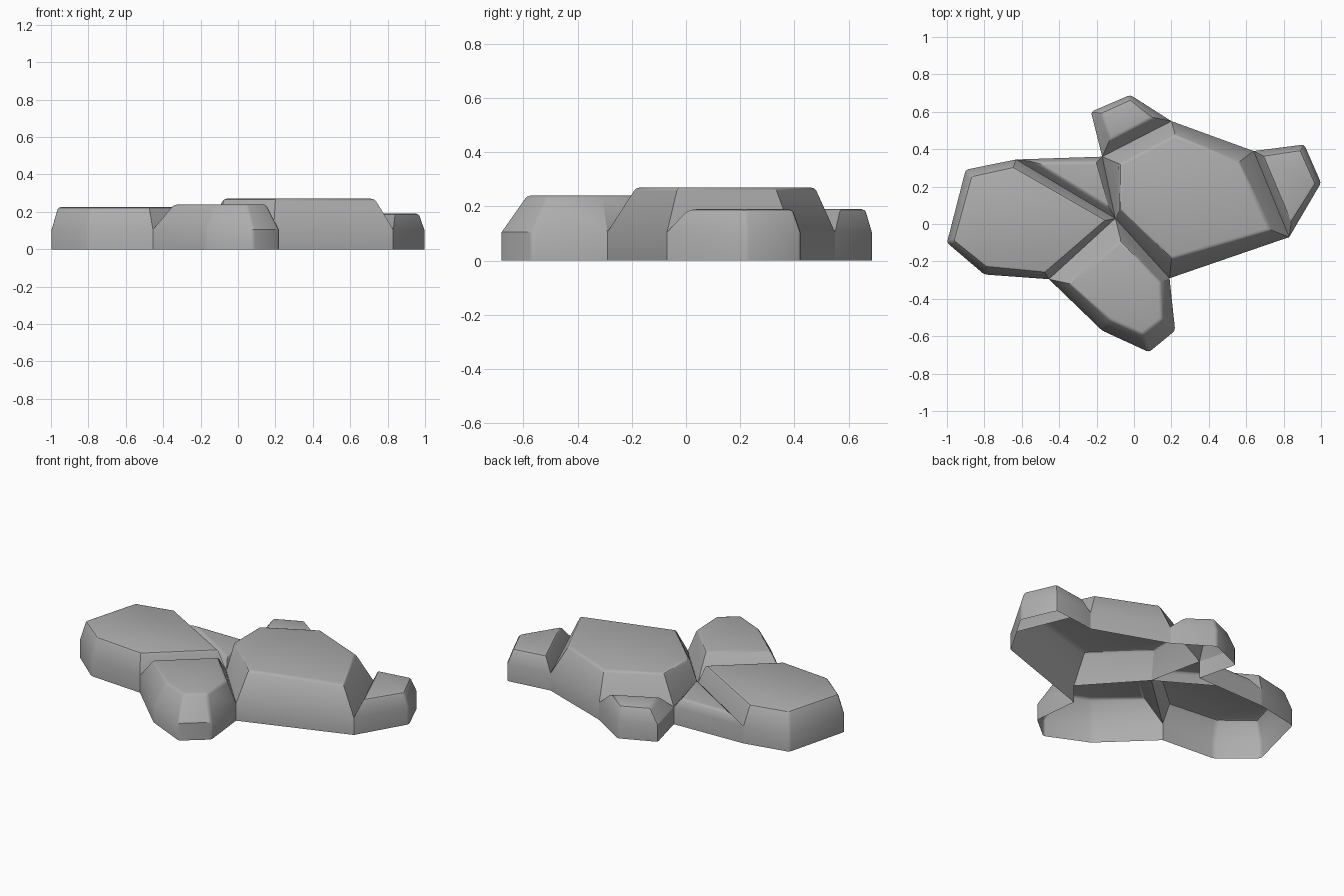
import bpy
import bmesh
from math import radians

cube = bpy.data.objects.get("Cube")
if cube:
    bpy.data.objects.remove(cube)

stone_grey = bpy.data.materials.new("stone grey")
stone_grey.use_nodes = True
GREY = (0.42, 0.42, 0.42, 1)
stone_grey.diffuse_color = GREY
stone_grey.node_tree.nodes["Principled BSDF"].inputs["Base Color"].default_value = GREY

RIM = 0.105     # height where the upright wall turns into the sloping shoulder

# Corners where neighbouring stones meet
hub = (-0.10, 0.03)
back_notch = (-0.17, 0.36)
back_right = (-0.63, 0.345)
front_right = (-0.455, -0.295)
front_left = (0.19, -0.29)
back_mid = (0.20, 0.55)
back_left = (0.64, 0.39)
side_left = (0.83, -0.07)

# name: (top height, ground outline, top outline)
stones = {
    "large_stone": (0.27,
        [back_mid, back_left, side_left, front_left, hub, back_notch],
        [(0.22, 0.475), (0.56, 0.33), (0.73, -0.03), (0.20, -0.185), (-0.075, 0.08), (-0.075, 0.32)]),
    "right_stone": (0.225,
        [(-1, -0.1), (-0.9, 0.29), back_right, hub, front_right, (-0.8, -0.27)],
        [(-0.965, -0.09), (-0.87, 0.255), (-0.645, 0.305), (-0.15, 0.02), (-0.475, -0.26), (-0.79, -0.23)]),
    "wedge_stone": (0.155,
        [back_right, back_notch, hub],
        [(-0.53, 0.33), (-0.2, 0.33), (-0.13, 0.085)]),
    "front_stone": (0.24,
        [front_right, hub, front_left, (0.22, -0.57), (0.08, -0.685), (-0.17, -0.57)],
        [(-0.34, -0.32), (-0.07, -0.09), (0.14, -0.31), (0.15, -0.51), (0.045, -0.59), (-0.125, -0.515)]),
    "back_stone": (0.19,
        [back_notch, (-0.23, 0.6), (-0.02, 0.69), back_mid],
        [(-0.13, 0.45), (-0.175, 0.595), (-0.02, 0.665), (0.105, 0.57)]),
    "left_stone": (0.19,
        [back_left, (0.91, 0.425), (1, 0.22), side_left],
        [(0.69, 0.365), (0.89, 0.395), (0.97, 0.215), (0.84, 0.01)]),
}


def edges_of(outline):
    return [frozenset(pair) for pair in zip(outline, outline[1:] + outline[:1])]


all_edges = [e for _, base, _ in stones.values() for e in edges_of(base)]


def build_stone(name, height, base, top):
    bm = bmesh.new()
    ground, rim, crown = (
        [bm.verts.new((x, y, z)) for x, y in ring]
        for ring, z in ((base, 0), (base, RIM), (top, height)))
    lid = bm.faces.new(crown)
    shared = [all_edges.count(e) > 1 for e in edges_of(base)]
    n = len(base)
    for i in range(n):
        j = (i + 1) % n
        bm.faces.new((rim[i], rim[j], crown[j], crown[i]))
        # Outer walls reach the ground; seams between stones stay open
        if not shared[i]:
            bm.faces.new((ground[i], ground[j], rim[j], rim[i]))
    # Soften the top rim and the free outer corners
    soft = set(lid.edges)
    for i in range(n):
        if not shared[i] and not shared[i - 1]:
            soft.add(bm.edges.get((ground[i], rim[i])))
            soft.add(bm.edges.get((rim[i], crown[i])))
    for v in [v for v in bm.verts if not v.link_faces]:
        bm.verts.remove(v)
    bmesh.ops.recalc_face_normals(bm, faces=bm.faces)
    if lid.normal.z < 0:
        bmesh.ops.reverse_faces(bm, faces=bm.faces)
    bmesh.ops.bevel(bm, geom=list(soft), offset=0.014, segments=2,
                    profile=0.5, affect='EDGES', clamp_overlap=True)
    mesh = bpy.data.meshes.new(name)
    bm.to_mesh(mesh)
    bm.free()
    mesh.materials.append(stone_grey)
    obj = bpy.data.objects.new(name, mesh)
    bpy.context.collection.objects.link(obj)
    return obj


for name, (height, base, top) in stones.items():
    obj = build_stone(name, height, base, top)
    bpy.ops.object.select_all(action='DESELECT')
    obj.select_set(True)
    bpy.context.view_layer.objects.active = obj
    bpy.ops.object.shade_smooth_by_angle(angle=radians(30))
